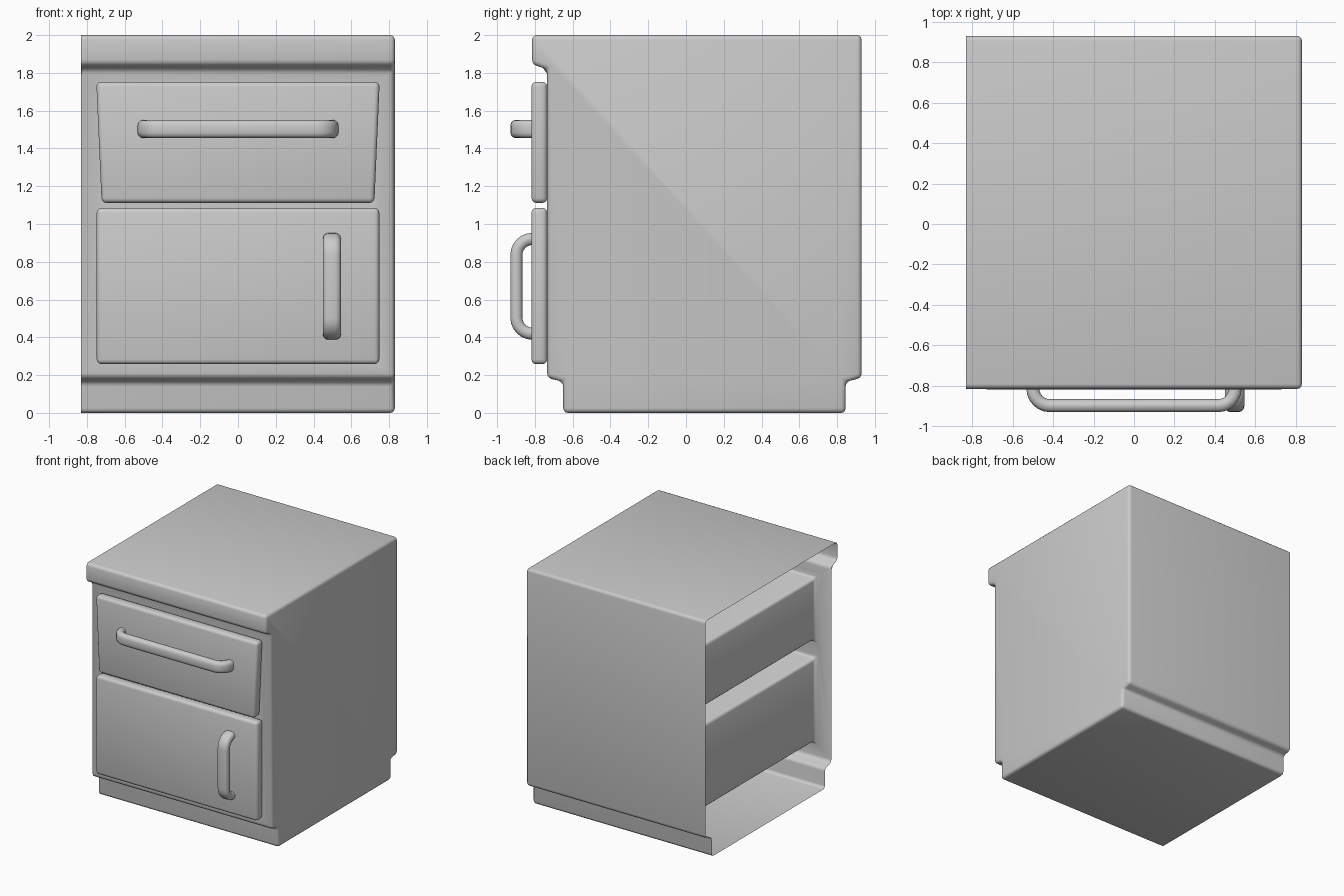
import bpy, bmesh, math
from mathutils import Vector

if "Cube" in bpy.data.objects:
    bpy.data.objects.remove(bpy.data.objects["Cube"])


def finish(name, bm):
    bmesh.ops.recalc_face_normals(bm, faces=bm.faces)
    me = bpy.data.meshes.new(name)
    bm.to_mesh(me)
    bm.free()
    ob = bpy.data.objects.new(name, me)
    bpy.context.collection.objects.link(ob)
    return ob


def prism(bm, pts, offset):
    face = bm.faces.new([bm.verts.new(p) for p in pts])
    ext = bmesh.ops.extrude_face_region(bm, geom=[face], use_keep_orig=True)
    verts = [v for v in ext["geom"] if isinstance(v, bmesh.types.BMVert)]
    bmesh.ops.translate(bm, verts=verts, vec=offset)


def smooth(ob):
    for o in bpy.context.selected_objects:
        o.select_set(False)
    ob.select_set(True)
    bpy.context.view_layer.objects.active = ob
    bpy.ops.object.shade_smooth_by_angle(angle=math.radians(40))


def panel(name, top_half, bottom_half, z0, z1):
    bm = bmesh.new()
    pts = [(-bottom_half, -0.735, z0), (bottom_half, -0.735, z0),
           (top_half, -0.735, z1), (-top_half, -0.735, z1)]
    prism(bm, pts, (0, -0.083, 0))
    bmesh.ops.bevel(bm, geom=bm.edges[:], offset=0.025, segments=3,
                    profile=0.5, affect='EDGES')
    smooth(finish(name, bm))


def handle(name, centre, along, across, half):
    # Flattened round bar swept along a U with rounded corners
    out = Vector((0, -1, 0))
    reach, r = 0.088, 0.085
    hs = half - 0.032
    path = [(-hs, -0.02, 0.0)]
    for i in range(7):
        a = math.pi / 2 * i / 6
        path.append((-hs + r * (1 - math.cos(a)), reach - r + r * math.sin(a), a))
    path += [(-u, o, math.pi - a) for u, o, a in reversed(path)]
    section = []
    for cx, cy, a0 in ((1, 1, 0), (-1, 1, 90), (-1, -1, 180), (1, -1, 270)):
        for k in range(4):
            a = math.radians(a0 + 30 * k)
            section.append((cx * 0.019 + 0.029 * math.cos(a), cy * 0.003 + 0.029 * math.sin(a)))
    bm = bmesh.new()
    rings = []
    for u, o, a in path:
        normal = along * -math.cos(a) + out * math.sin(a)
        # a is the turn from the outward leg; the bar normal turns with it
        rings.append([bm.verts.new(centre + along * u + out * o + across * w + normal * t)
                      for w, t in section])
    n = len(section)
    for p, q in zip(rings, rings[1:]):
        for i in range(n):
            bm.faces.new((p[i], p[(i + 1) % n], q[(i + 1) % n], q[i]))
    bm.faces.new(rings[0])
    bm.faces.new(rings[-1])
    smooth(finish(name, bm))


# Cabinet shell: side profile with worktop lip and plinth, extruded across x
W = 0.83
profile = [(-0.65, 0), (0.845, 0), (0.845, 0.165), (0.93, 0.185), (0.93, 2), (-0.815, 2),
           (-0.815, 1.845), (-0.735, 1.82), (-0.735, 0.185), (-0.65, 0.165)]
bm = bmesh.new()
prism(bm, [(-W, y, z) for y, z in profile], (2 * W, 0, 0))
body = finish("cabinet_shell", bm)

# Drawer and cupboard cavities sunk into the front
bm = bmesh.new()
for z0, z1 in ((1.17, 1.69), (0.32, 1.02)):
    prism(bm, [(-0.68, -1.0, z0), (0.68, -1.0, z0), (0.68, -1.0, z1), (-0.68, -1.0, z1)],
          (0, 1.83, 0))
cutter = finish("cavity_cutter", bm)
cutter.hide_render = True
mod = body.modifiers.new("cavities", 'BOOLEAN')
mod.operation = 'DIFFERENCE'
mod.solver = 'EXACT'
mod.object = cutter
bpy.context.view_layer.objects.active = body
bpy.ops.object.modifier_apply(modifier=mod.name)
bpy.data.objects.remove(cutter)

# Round the edges, then open the left side
bm = bmesh.new()
bm.from_mesh(body.data)
edges = [e for e in bm.edges if len(e.link_faces) == 2
         and e.calc_face_angle() > 0.3
         and not all(v.co.x < -W + 1e-4 for v in e.verts)]
bmesh.ops.bevel(bm, geom=edges, offset=0.025, segments=3, profile=0.5,
                affect='EDGES', clamp_overlap=True)
cap = [f for f in bm.faces if all(v.co.x < -W + 1e-3 for v in f.verts)]
bmesh.ops.delete(bm, geom=cap, context='FACES')
bm.to_mesh(body.data)
bm.free()
smooth(body)

# Fronts and handles
X, Z = Vector((1, 0, 0)), Vector((0, 0, 1))
panel("drawer_front", 0.75, 0.722, 1.112, 1.752)
panel("cupboard_door", 0.748, 0.748, 0.258, 1.085)
handle("drawer_handle", Vector((0, -0.81, 1.503)), X, Z, 0.532)
handle("door_handle", Vector((0.497, -0.81, 0.67)), Z, X, 0.283)
